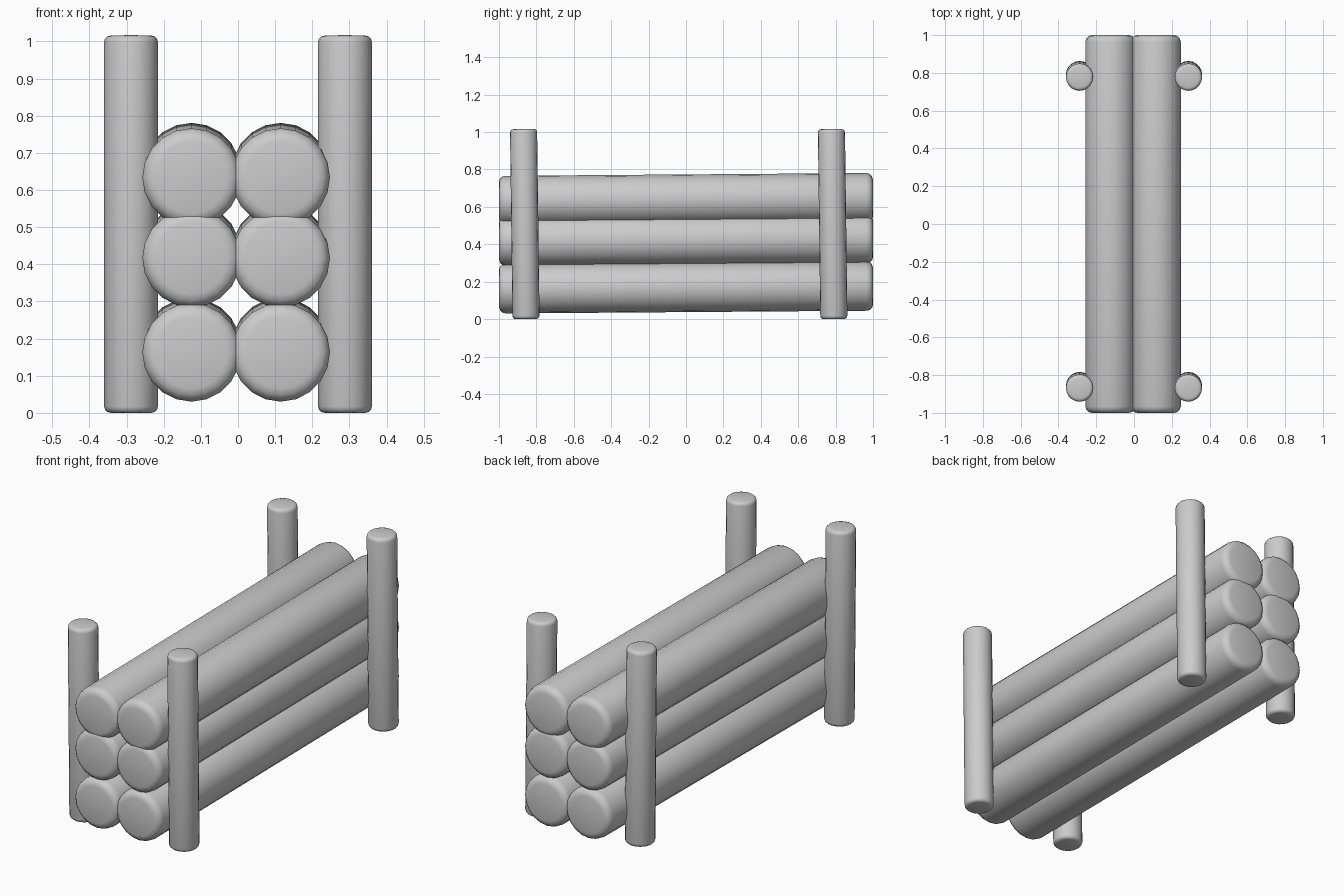
import bpy, bmesh, math
from mathutils import Matrix, Vector

if "Cube" in bpy.data.objects:
    bpy.data.objects.remove(bpy.data.objects["Cube"])

SIDES = 20
TILT = 0.0075  # slight lean shared by logs and posts


def rounded_pole(name, radius, length, bevel, centre, rot_x):
    """Smooth cylinder with softened rims, built along z and then turned about x."""
    bm = bmesh.new()
    bmesh.ops.create_cone(bm, cap_ends=True, segments=SIDES,
                          radius1=radius, radius2=radius, depth=length)
    rims = [e for e in bm.edges if abs(e.verts[0].co.z - e.verts[1].co.z) < 1e-5]
    bmesh.ops.bevel(bm, geom=rims, offset=bevel, segments=3,
                    profile=0.5, affect='EDGES')
    bm.transform(Matrix.Translation(Vector(centre)) @ Matrix.Rotation(rot_x, 4, 'X'))
    for f in bm.faces:
        f.smooth = True
    mesh = bpy.data.meshes.new(name)
    bm.to_mesh(mesh)
    bm.free()
    obj = bpy.data.objects.new(name, mesh)
    bpy.context.collection.objects.link(obj)
    return obj


# Stacked logs: two columns, three rows
for row, z in (("bottom", 0.170), ("middle", 0.424), ("top", 0.641)):
    for side, x in (("left", -0.125), ("right", 0.115)):
        rounded_pole(f"{row}_{side}_log", 0.1325, 2.0, 0.035,
                     (x, 0, z), math.pi / 2 + TILT)

# Upright posts holding the stack
for end, y in (("front", -0.862), ("back", 0.784)):
    for side, x in (("left", -0.288), ("right", 0.288)):
        rounded_pole(f"{end}_{side}_post", 0.0725, 1.016, 0.018,
                     (x, y, 0.508), 0.013)
